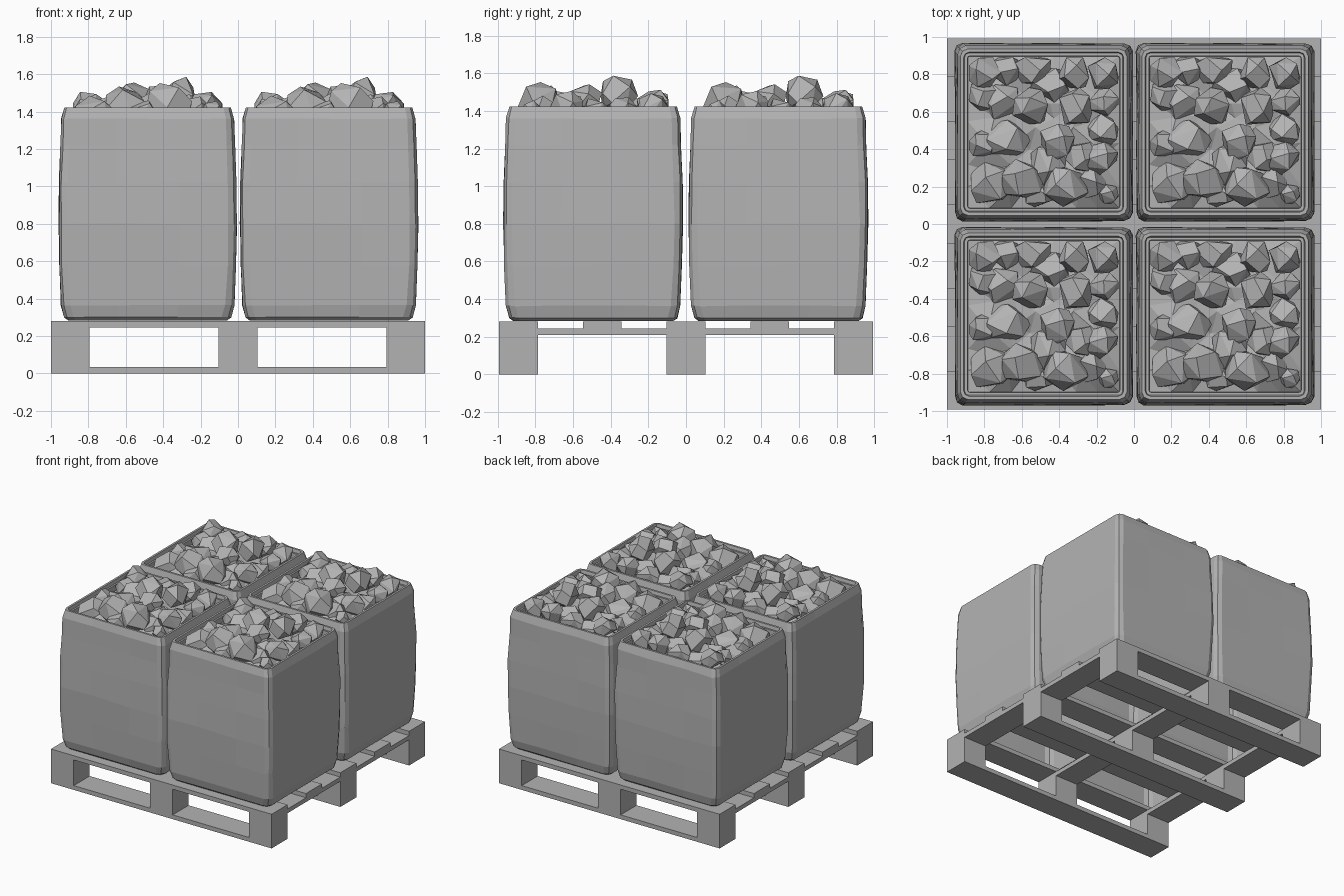
import bpy, bmesh, math, random
from mathutils import Vector

if "Cube" in bpy.data.objects:
    bpy.data.objects.remove(bpy.data.objects["Cube"])

rng = random.Random(7)
grey = bpy.data.materials.new("dark_grey")
grey.diffuse_color = (0.45, 0.45, 0.45, 1)
grey.use_nodes = True
grey.node_tree.nodes["Principled BSDF"].inputs["Base Color"].default_value = grey.diffuse_color


def add_object(name, mesh, loc=(0, 0, 0)):
    ob = bpy.data.objects.new(name, mesh)
    ob.location = loc
    bpy.context.collection.objects.link(ob)
    return ob


def finish(bm, name):
    bmesh.ops.recalc_face_normals(bm, faces=bm.faces)
    mesh = bpy.data.meshes.new(name)
    bm.to_mesh(mesh)
    bm.free()
    mesh.materials.append(grey)
    return mesh


def box(name, x0, x1, y0, y1, z0, z1):
    bm = bmesh.new()
    bmesh.ops.create_cube(bm, size=1)
    for v in bm.verts:
        v.co = ((x0 + x1) / 2 + v.co.x * (x1 - x0),
                (y0 + y1) / 2 + v.co.y * (y1 - y0),
                (z0 + z1) / 2 + v.co.z * (z1 - z0))
    return add_object(name, finish(bm, name))


# Pallet: runners, blocks, stringers and deck boards
W = 0.103
for i, c in enumerate((-0.89, 0, 0.89)):
    box(f"pallet_runner_{i}", -1, 1, c - W, c + W, 0, 0.035)
    s = c * 0.897 / 0.89
    box(f"pallet_stringer_{i}", s - W, s + W, -0.993, 0.993, 0.21, 0.245)
    for j, x in enumerate((-0.897, 0, 0.897)):
        box(f"pallet_block_{i}_{j}", x - W, x + W, c - W, c + W, 0.035, 0.21)
for i in range(5):
    c = -0.89 + i * 0.445
    box(f"pallet_deck_board_{i}", -1, 1, c - W, c + W, 0.245, 0.28)


# Bag: stacked rounded-square rings, open below, folded over into an inner lip
def ring(half, radius, z, wobble):
    pts = []
    for k in range(4):
        a0 = k * math.pi / 2
        c, s = math.cos(a0), math.sin(a0)
        local = [(half - radius + radius * math.cos(t), half - radius + radius * math.sin(t))
                 for t in (0, math.pi / 4, math.pi / 2)]
        local += [((half - radius) * f, half) for f in (0.4, -0.4)]
        for x, y in local:
            w = 1 + rng.uniform(-wobble, wobble)
            pts.append(((x * c - y * s) * w, (x * s + y * c) * w,
                        z + rng.uniform(-wobble, wobble)))
    return pts


PROFILE = [  # half width, corner radius, height, wobble
    (0.425, 0.04, 0.284, 0), (0.446, 0.05, 0.300, 0.003), (0.463, 0.05, 0.365, 0.004),
    (0.472, 0.045, 0.58, 0.006), (0.476, 0.045, 0.80, 0.006), (0.473, 0.045, 1.02, 0.006),
    (0.466, 0.045, 1.22, 0.005), (0.462, 0.045, 1.36, 0.004), (0.445, 0.04, 1.422, 0),
    (0.428, 0.03, 1.422, 0), (0.422, 0.02, 1.395, 0), (0.408, 0.015, 1.395, 0),
    (0.405, 0.012, 1.33, 0)]
bm = bmesh.new()
rings = [[bm.verts.new(p) for p in ring(*row)] for row in PROFILE]
for a, b in zip(rings, rings[1:]):
    n = len(a)
    for i in range(n):
        bm.faces.new((a[i], a[(i + 1) % n], b[(i + 1) % n], b[i]))
bag_mesh = finish(bm, "bag")

# Rubble: jagged fill surface plus faceted stones
bm = bmesh.new()
bmesh.ops.create_grid(bm, x_segments=7, y_segments=7, size=0.405)
for v in bm.verts:
    edge = max(abs(v.co.x), abs(v.co.y)) > 0.4
    if not edge:
        v.co += Vector((rng.uniform(-.035, .035), rng.uniform(-.035, .035), 0))
    v.co.z = 1.35 if edge else rng.uniform(1.36, 1.43)
bmesh.ops.triangulate(bm, faces=bm.faces)
fill_mesh = finish(bm, "rubble_fill")

STONES = [  # x, y, z, radius relative to the bag centre
    (-.32, .33, 1.43, .085), (-.20, .34, 1.37, .09), (-.06, .34, 1.39, .10),
    (.16, .32, 1.42, .09), (.32, .32, 1.41, .09), (-.33, .19, 1.39, .08),
    (-.22, .16, 1.38, .10), (-.07, .14, 1.45, .105), (.17, .13, 1.49, .10),
    (.33, .16, 1.40, .075), (-.33, -.06, 1.39, .08), (-.20, -.04, 1.38, .11),
    (.07, -.05, 1.46, .095), (.20, -.13, 1.42, .08), (.02, -.17, 1.41, .10),
    (.31, -.14, 1.42, .09), (-.28, -.28, 1.36, .125), (-.12, -.26, 1.43, .105),
    (.11, -.29, 1.44, .11), (-.03, -.33, 1.39, .07), (.25, -.27, 1.40, .08),
    (.35, -.33, 1.40, .055), (.04, .25, 1.38, .10), (.32, .01, 1.38, .09)]
bm = bmesh.new()
N = 13
for x, y, z, r in STONES:
    spin = rng.uniform(0, 6.28)
    scale = Vector((rng.uniform(1, 1.25), rng.uniform(1, 1.2), rng.uniform(.95, 1.12))) * r
    verts = []
    for i in range(N):
        h = 1 - 2 * (i + 0.5) / N
        t = i * 2.39996 + spin + rng.uniform(-.35, .35)
        q = math.sqrt(1 - h * h)
        d = Vector((q * math.cos(t), q * math.sin(t), h + rng.uniform(-.2, .2))).normalized()
        # keep the stones inside the mouth of the bag
        px = max(-.4, min(.4, x + d.x * scale.x))
        py = max(-.4, min(.4, y + d.y * scale.y))
        verts.append(bm.verts.new((px, py, z + d.z * scale.z)))
    hull = bmesh.ops.convex_hull(bm, input=verts)
    loose = [g for g in hull["geom_interior"] if isinstance(g, bmesh.types.BMVert)]
    bmesh.ops.delete(bm, geom=loose, context='VERTS')
bmesh.ops.dissolve_limit(bm, angle_limit=math.radians(14), verts=bm.verts, edges=bm.edges)
stone_mesh = finish(bm, "rubble_stones")

# Four identical filled bags
for i, x in enumerate((-0.483, 0.487)):
    for j, y in enumerate((-0.493, 0.491)):
        add_object(f"bag_{i}_{j}", bag_mesh, (x, y, 0))
        add_object(f"rubble_fill_{i}_{j}", fill_mesh, (x, y, 0))
        add_object(f"rubble_stones_{i}_{j}", stone_mesh, (x, y, 0))
